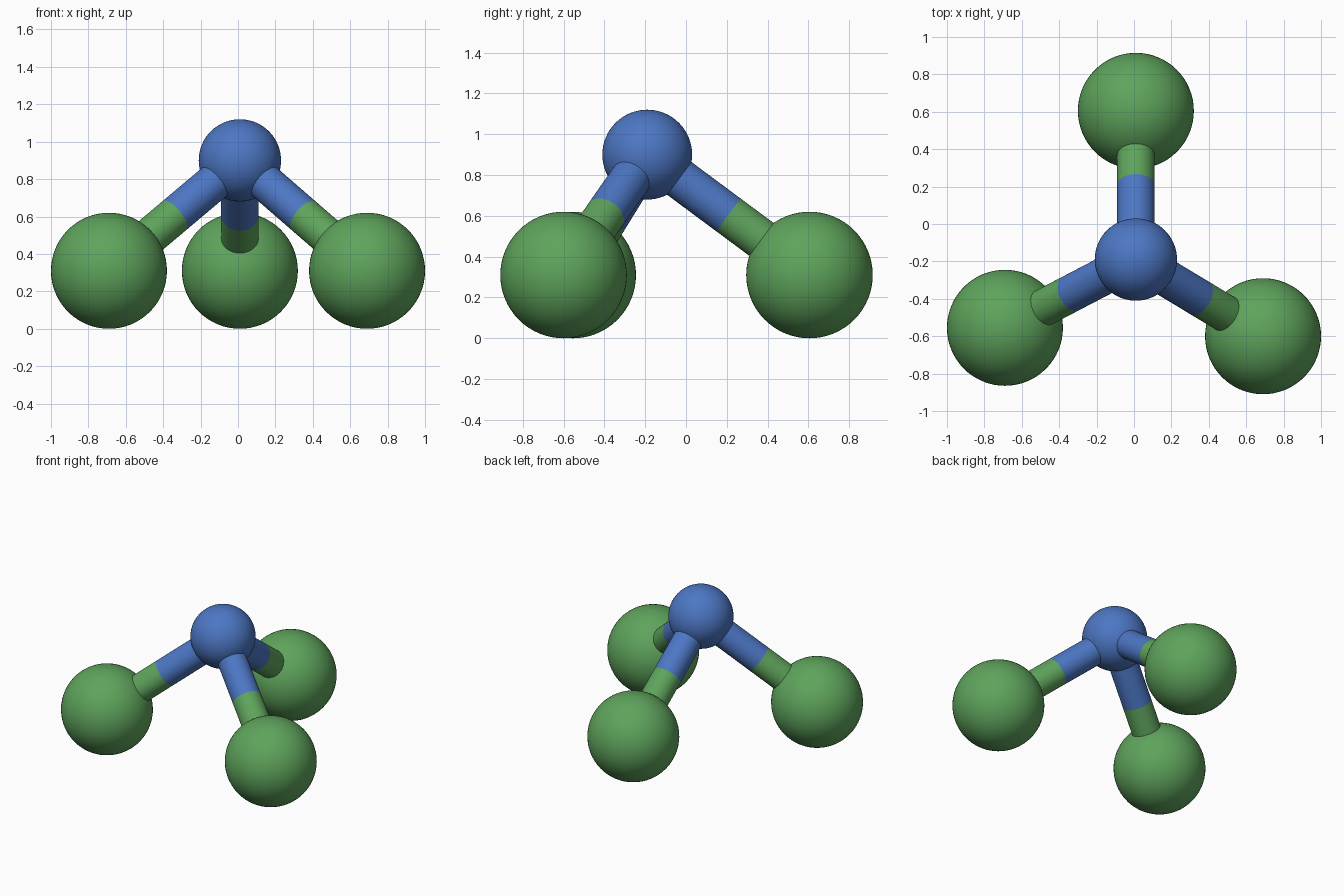
import bpy
from mathutils import Vector

if "Cube" in bpy.data.objects:
    bpy.data.objects.remove(bpy.data.objects["Cube"])


def material(name, rgb):
    m = bpy.data.materials.new(name)
    m.diffuse_color = (*rgb, 1)
    m.use_nodes = True
    m.node_tree.nodes["Principled BSDF"].inputs["Base Color"].default_value = m.diffuse_color
    return m


blue = material("blue", (0.073, 0.183, 0.55))
green = material("green", (0.113, 0.37, 0.107))

CENTRE = Vector((0.01, -0.19, 0.90))
OUTER = {
    "back": Vector((0.01, 0.605, 0.31)),
    "left": Vector((-0.69, -0.555, 0.31)),
    "right": Vector((0.69, -0.60, 0.31)),
}
CENTRE_R, OUTER_R, BOND_R = 0.22, 0.31, 0.10


def finish(name, mat):
    ob = bpy.context.object
    ob.name = name
    ob.data.materials.append(mat)
    bpy.ops.object.shade_smooth_by_angle()


def ball(name, pos, radius, mat):
    bpy.ops.mesh.primitive_uv_sphere_add(segments=64, ring_count=32, radius=radius, location=pos)
    finish(name, mat)


def rod(name, a, b, mat):
    axis = b - a
    bpy.ops.mesh.primitive_cylinder_add(
        vertices=48, radius=BOND_R, depth=axis.length, end_fill_type='NOTHING',
        location=(a + b) / 2, rotation=axis.to_track_quat('Z', 'Y').to_euler())
    finish(name, mat)


# Central atom, then three outer atoms with two-coloured bonds
ball("central_atom", CENTRE, CENTRE_R, blue)
for side, pos in OUTER.items():
    mid = (CENTRE + pos) / 2
    ball(side + "_atom", pos, OUTER_R, green)
    rod(side + "_bond_inner", CENTRE, mid, blue)
    rod(side + "_bond_outer", mid, pos, green)
